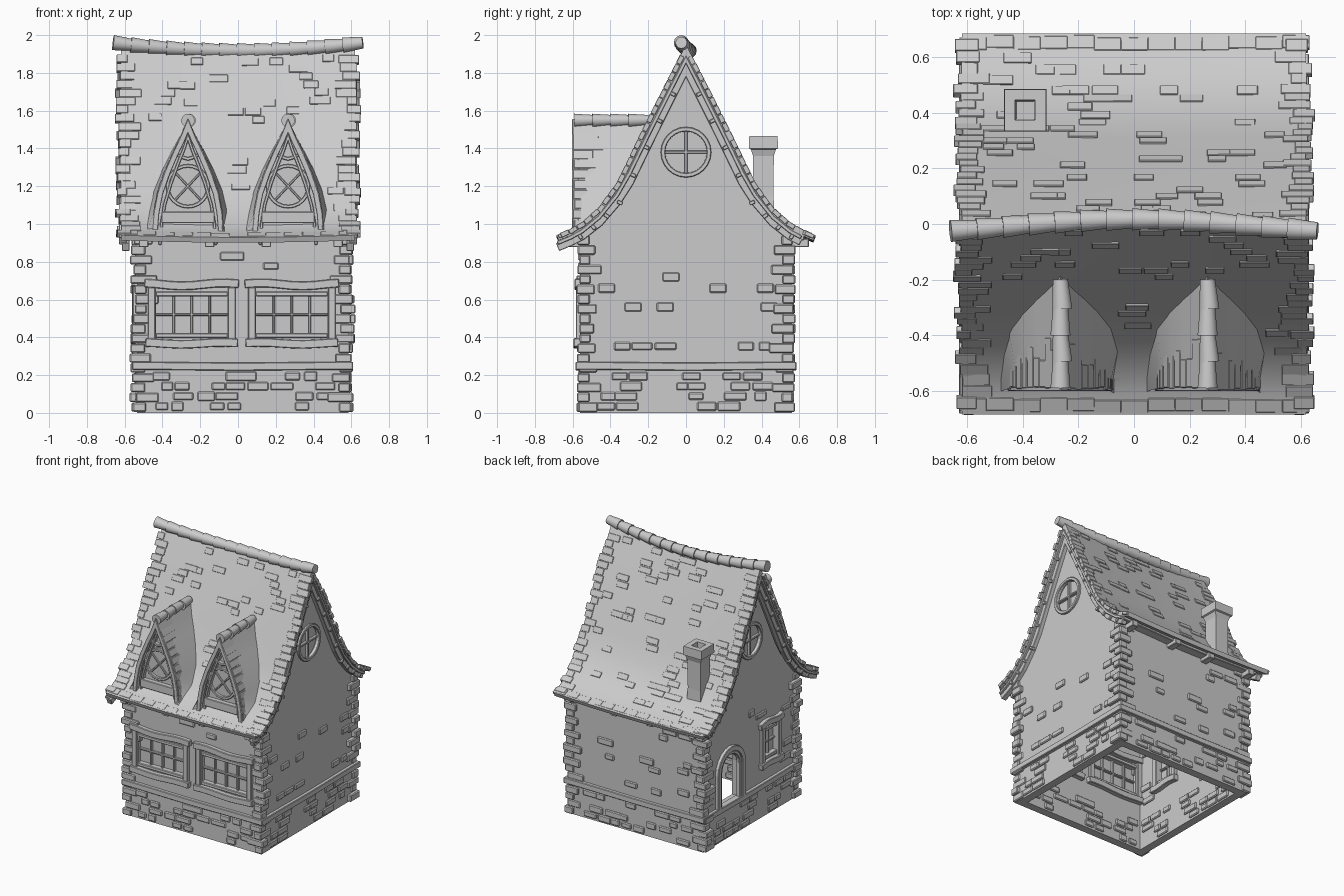
import bpy, bmesh, math, random
from math import sin, cos, pi
from mathutils import Vector, Matrix, Euler

random.seed(4)
rnd = random.uniform
if "Cube" in bpy.data.objects:
    bpy.data.objects.remove(bpy.data.objects["Cube"])

mat = bpy.data.materials.new("stone_grey")
mat.use_nodes = True
GREY = (0.6, 0.6, 0.6, 1)
mat.diffuse_color = GREY
mat.node_tree.nodes["Principled BSDF"].inputs["Base Color"].default_value = GREY


def make(name, bm, smooth=False, bevel=0):
    bmesh.ops.recalc_face_normals(bm, faces=bm.faces)
    me = bpy.data.meshes.new(name)
    bm.to_mesh(me)
    bm.free()
    me.materials.append(mat)
    ob = bpy.data.objects.new(name, me)
    bpy.context.collection.objects.link(ob)
    bpy.ops.object.select_all(action='DESELECT')
    ob.select_set(True)
    bpy.context.view_layer.objects.active = ob
    if bevel:
        b = ob.modifiers.new("soft_edges", 'BEVEL')
        b.width, b.segments = bevel, 1
    if smooth:
        bpy.ops.object.shade_smooth_by_angle(angle=math.radians(35))
    return ob


def box(bm, loc, size, rot=(0, 0, 0)):
    bmesh.ops.create_cube(bm, size=1, matrix=Matrix.LocRotScale(Vector(loc), Euler(rot), Vector(size)))


def sweep(bm, path, n, w, d, closed=False):
    """Rectangular section along a planar path; n is the plane normal."""
    path, n, rings, k = [Vector(p) for p in path], Vector(n), [], len(path)
    for i, p in enumerate(path):
        a = path[i - 1] if i or closed else p
        b = path[(i + 1) % k] if i < k - 1 or closed else p
        s1 = ((p - a) if a != p else (b - p)).normalized().cross(n)
        s2 = ((b - p) if b != p else (p - a)).normalized().cross(n)
        s = (s1 + s2).normalized()
        s *= w / 2 / max(0.35, s.dot(s1))
        rings.append([bm.verts.new(p + s * i1 + n * d / 2 * i2)
                      for i1, i2 in ((-1, -1), (1, -1), (1, 1), (-1, 1))])
    for i in range(k if closed else k - 1):
        r, q = rings[i], rings[(i + 1) % k]
        for j in range(4):
            bm.faces.new((r[j], r[(j + 1) % 4], q[(j + 1) % 4], q[j]))
    if not closed:
        bm.faces.new(rings[0])
        bm.faces.new(rings[-1])
    return [v for r in rings for v in r]


def prism(bm, a, b):
    """Solid between two matching polygons."""
    a, b = [bm.verts.new(p) for p in a], [bm.verts.new(p) for p in b]
    bm.faces.new(a)
    bm.faces.new(b)
    for i in range(len(a)):
        j = (i + 1) % len(a)
        bm.faces.new((a[i], a[j], b[j], b[i]))


# Roof shape
HALF = [(0, 1.955), (.085, 1.79), (.14, 1.68), (.22, 1.52), (.3, 1.355), (.365, 1.22),
        (.46, 1.09), (.55, 1.01), (.61, .975), (.68, .945)]
YS = [-y for y, z in HALF[:0:-1]] + [y for y, z in HALF]


def roof_z(y):
    y = min(abs(y), .6799)
    for (a, za), (b, zb) in zip(HALF, HALF[1:]):
        if y <= b:
            return za + (zb - za) * (y - a) / (b - a)


def slope(y):
    return (roof_z(abs(y) + .01) - roof_z(abs(y))) / .01 if abs(y) < .66 else -.4


def under(y, d):
    return roof_z(y) - d * math.hypot(1, slope(y))


def roof_y(z):
    return next((i / 200 for i in range(136) if roof_z(i / 200) <= z), .68)


def sag(x, y):
    return .042 * (1 - (x / .66) ** 2) * (1 - abs(y))


# Wall coordinates: u along the wall, z up, o outward
X0, X1, YW = -.535, .585, .56
NORMAL = {"front": (0, -1, 0), "back": (0, 1, 0), "right": (1, 0, 0), "left": (-1, 0, 0)}


def P(side, u, z, o=0):
    return {"front": (u, -YW - o, z), "back": (u, YW + o, z),
            "right": (X1 + o, u, z), "left": (X0 - o, u, z)}[side]


def wall_box(bm, side, u, z, w, h, d, o=0):
    box(bm, P(side, u, z, o), (w, d, h) if side in ("front", "back") else (d, w, h))


def wavy(bm, side, u0, u1, z, w, d, amp, o=0):
    pts = [P(side, u0 + (u1 - u0) * i / 8, z + amp * sin(i * .9 + u0 * 9), o) for i in range(9)]
    sweep(bm, pts, NORMAL[side], w, d)


def circle(u, z, r, n=24):
    return [(u + r * cos(2 * pi * i / n), z + r * sin(2 * pi * i / n)) for i in range(n)]


def arch(u, r, z0, z1):
    return [(u + r, z0)] + [(u + r * cos(pi * i / 10), z1 + r * sin(pi * i / 10)) for i in range(11)] + [(u - r, z0)]


def cut(bm, side, pts):
    prism(bm, [P(side, u, z, .1) for u, z in pts], [P(side, u, z, -.15) for u, z in pts])


# Hollow walls with openings
def shell(x0, x1, w, z0, d):
    bm = bmesh.new()
    ys = [-w] + [y for y in YS if abs(y) < w - .01] + [w]
    pts = [(-w, z0)] + [(y, under(y, d)) for y in ys] + [(w, z0)]
    prism(bm, [(x0, y, z) for y, z in pts], [(x1, y, z) for y, z in pts])
    return bm


WINDOWS = [("front", -.245, .52, .38, .22, 4), ("front", .285, .52, .38, .22, 4), ("left", -.23, .54, .15, .21, 2)]
walls = make("walls", shell(X0, X1, YW, 0, .05))
cuts = bmesh.new()
for side, u, z, w, h, c in WINDOWS:
    cut(cuts, side, [(u - w / 2, z - h / 2), (u + w / 2, z - h / 2), (u + w / 2, z + h / 2), (u - w / 2, z + h / 2)])
for side in ("left", "right"):
    cut(cuts, side, circle(0, 1.38, .12))
cut(cuts, "left", arch(.25, .12, .26, .52))
for cutter in (make("hollow_cutter", shell(X0 + .06, X1 - .06, YW - .06, -.1, .1)), make("opening_cutter", cuts)):
    cutter.hide_render = True
    m = walls.modifiers.new("cut", 'BOOLEAN')
    m.object, m.solver = cutter, 'EXACT'
    bpy.context.view_layer.objects.active = walls
    bpy.ops.object.modifier_apply(modifier=m.name)
    bpy.data.objects.remove(cutter)

# Window frames and bars run through the wall, with a pane in the middle
frames, panes = bmesh.new(), bmesh.new()
for side, u, z, w, h, cols in WINDOWS:
    wall_box(panes, side, u, z, w + .02, h + .02, .008, -.03)
    for s in (-1, 1):
        wall_box(frames, side, u + s * (w / 2 + .022), z, .04, h + .07, .105, -.03)
        wall_box(frames, side, u, z + s * h / 2, w, .025, .085, -.03)
    wavy(frames, side, u - w / 2 - .06, u + w / 2 + .06, z + h / 2 + .05, .045, .12, .008, -.03)
    wavy(frames, side, u - w / 2 - .055, u + w / 2 + .055, z - h / 2 - .042, .045, .13, .005, -.03)
    for i in range(1, cols):
        wall_box(frames, side, u - w / 2 + w * i / cols, z, .014, h, .045, -.03)
    wall_box(frames, side, u, z, w, .014, .045, -.03)
for side in ("left", "right"):
    prism(panes, [P(side, a, b, -.02) for a, b in circle(0, 1.38, .125)],
          [P(side, a, b, -.028) for a, b in circle(0, 1.38, .125)])
    sweep(frames, [P(side, a, b) for a, b in circle(0, 1.38, .122)], NORMAL[side], .024, .03, True)
    wall_box(frames, side, 0, 1.38, .016, .23, .025, -.012)
    wall_box(frames, side, 0, 1.38, .23, .016, .025, -.012)
for r, w, d in ((.145, .04, .05), (.115, .025, .03)):
    sweep(frames, [P("left", a, b) for a, b in arch(.25, r, .25, .52)], NORMAL["left"], w, d)
make("window_and_door_frames", frames, bevel=.004)
make("window_panes", panes)

# Plinth band and eave beams
band = bmesh.new()
for side in NORMAL:
    a, b = (X0, X1) if side in ("front", "back") else (-YW, YW)
    wavy(band, side, a - .025, b + .025, .247, .042, .05, .002)
for side in ("front", "back"):
    wavy(band, side, X0 - .03, X1 + .03, .925, .035, .07, .006, .03)
    for u in (-.5, -.15, .15, .53):
        wall_box(band, side, u, .9, .05, .045, .1, .04)
make("band_and_eave_beams", band, bevel=.004)

# Raised bricks showing on both faces of the walls
bricks = bmesh.new()
for side in NORMAL:
    a, b = (X0, X1) if side in ("front", "back") else (-YW, YW)
    for row in range(16):
        z = .035 + row * .053
        chance = .55 if z < .21 else 0 if z < .32 else .4 if z < .38 else .15
        u = a + .12 + rnd(0, .05)
        while u < b - .12:
            w = rnd(.06, .13)
            blocked = (side == "front" and .3 < z < .74) or (
                side == "left" and z > .25 and (.05 < u < .45 or (-.4 < u < -.06 and z < .76)))
            if rnd(0, 1) < chance and not blocked and z < .86 and not (side == "right" and z > .4):
                wall_box(bricks, side, u, z, w, rnd(.038, .05), .082, -.03)
            u += w + .015
for u, z in ((-.28, .56), (-.11, .56), (.44, .56), (.17, .66), (.42, .66), (-.08, .72), (-.42, .66)):
    wall_box(bricks, "right", u, z, .09, .048, .082, -.03)
make("wall_bricks", bricks, bevel=.006)

# Corner stones
quoins = bmesh.new()
for sx, cx in ((-1, X0), (1, X1)):
    for sy in (-1, 1):
        for row in range(18):
            z = .03 + row * .052
            lx, ly = (rnd(.07, .13), .055) if row % 2 else (.055, rnd(.07, .13))
            ex, ey = rnd(.002, .026), rnd(.002, .014)
            box(quoins, (cx + sx * (ex - lx / 2), sy * (YW + ey - ly / 2), z), (lx + ex, ly + ey, rnd(.044, .052)))
make("corner_stones", quoins, bevel=.006)

# Sagging main roof
roof = bmesh.new()
sweep(roof, [(0, y, under(y, .015)) for y in YS], (1, 0, 0), .03, 1.24)
for i in range(-5, 6):
    bmesh.ops.bisect_plane(roof, geom=roof.verts[:] + roof.edges[:] + roof.faces[:],
                           plane_co=(i * .11, 0, 0), plane_no=(1, 0, 0))
for v in roof.verts:
    v.co.z -= sag(v.co.x, v.co.y)
make("main_roof", roof, smooth=True)

# Bargeboards and pegs under the gable ends
boards = bmesh.new()
for s in (-1, 1):
    for d, w, x in ((.055, .045, .595), (.035, .02, .61)):
        sweep(boards, [(s * x, y, under(y, d) - .008) for y in YS if y < .65], (1, 0, 0), w, .04)
    for i in range(1, 9):
        for y in (-i * .07, i * .07):
            box(boards, (s * .61, y, under(y, .06)), (.035, .02, .03), (math.atan(slope(y)) * (1 if y > 0 else -1), 0, 0))
make("bargeboards", boards, bevel=.003)

# Roof shingles along the edges and scattered over the slopes
DORMERS = (-.265, .265)
tiles = bmesh.new()


def shingle(x, y, w, h, thick, lift):
    ang = math.atan(slope(y)) * (1 if y > 0 else -1)
    box(tiles, (x, y, under(y, -lift) - sag(x, y)), (w, h, thick), (ang + rnd(-.03, .03), 0, 0))


for sy in (-1, 1):
    y = .03
    while y < .66:
        for s in (-1, 1):
            w, tip = rnd(.05, .12), rnd(.618, .652)
            shingle(s * (tip - w / 2), sy * y, w, .046, .026, -.009)
        for k in range(9):
            x = rnd(-.52, .52)
            near = sy < 0 and y > .19 and min(abs(x - c) for c in DORMERS) < .24
            if rnd(0, 1) < .28 and not near:
                shingle(x, sy * y, rnd(.06, .11), .042, .012, 0)
        y += .05 * cos(math.atan(slope(y)))
    for i in range(13):
        shingle(-.58 + i * .097, sy * rnd(.645, .655), .098, .05, .022, -.009)
make("roof_shingles", tiles, bevel=.002)

# Ridge tiles
ridge = bmesh.new()


def ridge_tile(a, b, r0, r1):
    a, b = Vector(a), Vector(b)
    rot = (b - a).to_track_quat('Z', 'Y').to_matrix().to_4x4()
    bmesh.ops.create_cone(ridge, cap_ends=True, segments=12, radius1=r0, radius2=r1,
                          depth=(b - a).length + .012, matrix=Matrix.Translation((a + b) / 2) @ rot)


def ridge_at(x):
    return (x, .025 * cos(x * 3.5) - .008, 1.96 - sag(x, 0))


for i in range(14):
    x = -.655 + 1.31 * i / 14
    ridge_tile(ridge_at(x), ridge_at(x + 1.31 / 14), .04, .031)
for c in DORMERS:
    for i in range(4):
        y = -.585 + i * .095
        ridge_tile((c + .006 * (i % 2), y, 1.548), (c, y + .095, 1.55), .036, .027)
make("ridge_tiles", ridge, smooth=True)

# Dormers, flaring out where they meet the main roof
GOTHIC = [(0, 1.54), (.03, 1.47), (.07, 1.39), (.115, 1.29), (.155, 1.18), (.175, 1.08), (.185, .97)]
OUTLINE = [(-x, z) for x, z in GOTHIC[:0:-1]] + GOTHIC
skin, trim, slats = bmesh.new(), bmesh.new(), bmesh.new()
for c in DORMERS:
    for v in sweep(skin, [(c + x * .94, -.4, z - .015) for x, z in OUTLINE], (0, 1, 0), .022, .38):
        if v.co.y > -.4:
            v.co.y = min(-roof_y(v.co.z) + .05, -.17)
            v.co.x = c + (v.co.x - c) * 1.2
    face = [(c + x * .9, z - .03) for x, z in OUTLINE]
    prism(skin, [(x, -.55, z) for x, z in face], [(x, -.53, z) for x, z in face])
    for k, w, y in ((.95, .03, -.585), (.8, .016, -.56)):
        sweep(trim, [(c + x * k, y, z - (1 - k) * .4) for x, z in OUTLINE], (0, 1, 0), w, .035)
    sweep(trim, [(x, -.555, z) for x, z in circle(c, 1.2, .108)], (0, 1, 0), .018, .03, True)
    for ang in (.75, -.75):
        box(trim, (c, -.552, 1.2), (.012, .02, .21), (0, ang, 0))
    box(trim, (c, -.565, 1.035), (.28, .04, .06))
    sweep(trim, [(c - .06 + i * .02, -.56, 1.355 + .01 * cos(i * 1.05)) for i in range(7)], (0, 1, 0), .018, .03)
    for s in (-1, 1):
        for (xa, za), (xb, zb) in zip(GOTHIC, GOTHIC[1:]):
            for t in (.25, .75):
                x, z = xa + (xb - xa) * t, za + (zb - za) * t
                ang = -s * math.atan2(xb - xa, za - zb)
                length = min(rnd(.08, .2), .62 - roof_y(z) + .06)
                box(slats, (c + s * x, rnd(-.6, -.588) + length / 2, z), (.014, length, .05), (0, ang, 0))
make("dormer_shells", skin, smooth=True)
make("dormer_trim", trim, bevel=.003)
make("dormer_slats", slats, bevel=.003)

# Chimney with open flue
chimney = bmesh.new()
last = None
for z, h in ((.95, .064), (1.15, .053), (1.36, .055), (1.395, .066), (1.4, .077), (1.465, .075), (1.465, .036), (1.3, .032)):
    ring = [chimney.verts.new((-.392 + h * a, .41 + h * b, z)) for a, b in ((-1, -1), (1, -1), (1, 1), (-1, 1))]
    for j in range(4 if last else 0):
        chimney.faces.new((last[j], last[(j + 1) % 4], ring[(j + 1) % 4], ring[j]))
    last = ring
chimney.faces.new(last)
make("chimney", chimney)
